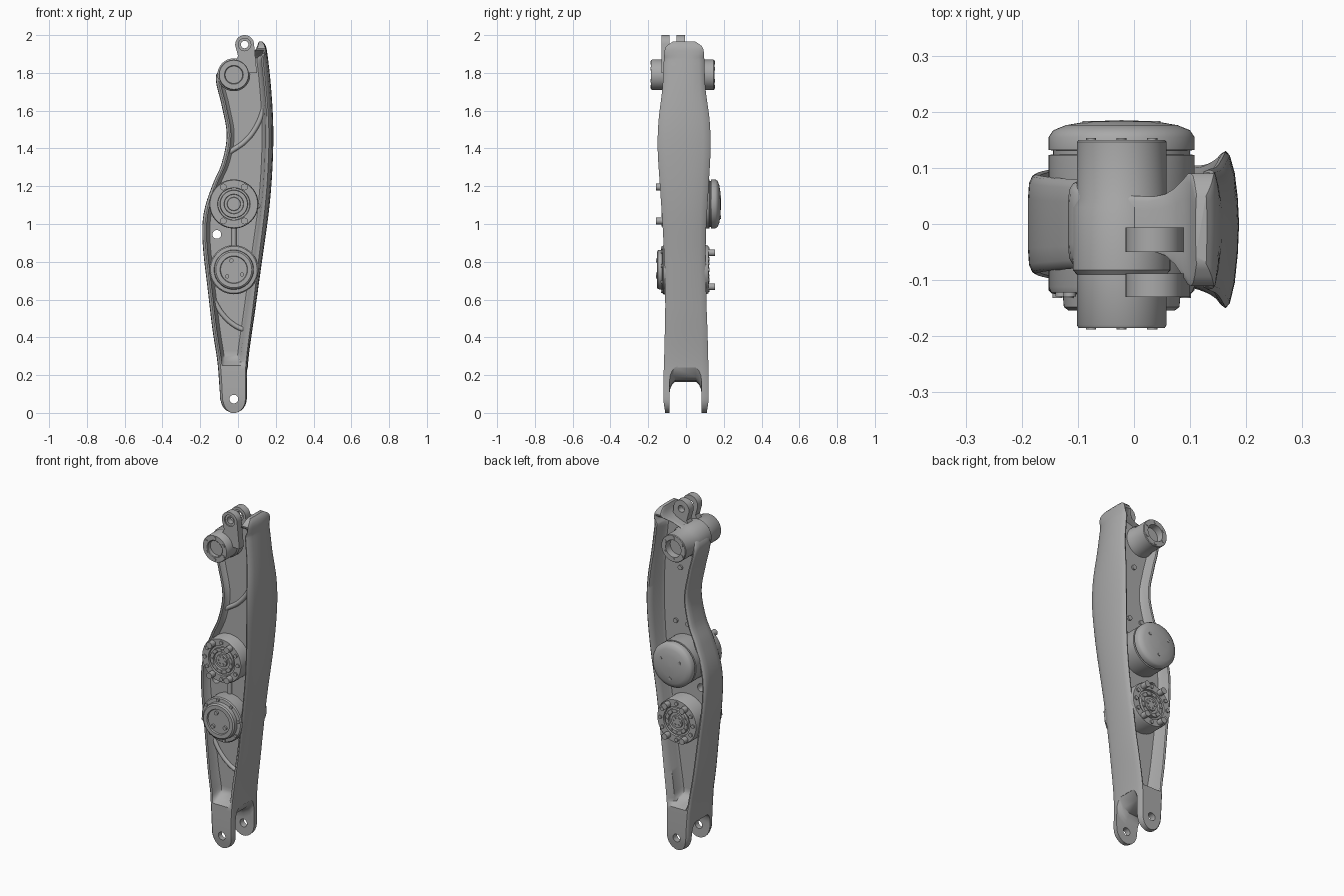
import bpy, bmesh
from math import sin, cos, pi, sqrt, radians
from mathutils import Vector

cube = bpy.data.objects.get("Cube")
if cube:
    bpy.data.objects.remove(cube)

metal = bpy.data.materials.new("satin_grey_metal")
metal.use_nodes = True
GREY = (0.4, 0.4, 0.4, 1)
metal.diffuse_color = GREY
metal.node_tree.nodes["Principled BSDF"].inputs["Base Color"].default_value = GREY
AXIS = -0.022
parts = []


def skin(name, rings):
    """Closed surface through a list of equal point rings."""
    bm = bmesh.new()
    loops = [[bm.verts.new(p) for p in ring] for ring in rings]
    n = len(loops[0])
    for a, b in zip(loops, loops[1:]):
        for i in range(n):
            j = (i + 1) % n
            bm.faces.new((a[i], a[j], b[j], b[i]))
    bm.faces.new(loops[0])
    bm.faces.new(loops[-1])
    bmesh.ops.recalc_face_normals(bm, faces=bm.faces)
    mesh = bpy.data.meshes.new(name)
    bm.to_mesh(mesh)
    bm.free()
    mesh.materials.append(metal)
    ob = bpy.data.objects.new(name, mesh)
    bpy.context.collection.objects.link(ob)
    parts.append(ob)
    return ob


def lathe(name, x, z, profile, seg=48):
    """Turn a (radius, y) profile about an axis along y."""
    return skin(name, [[(x + max(r, .0005) * cos(2 * pi * i / seg), y,
                         z + max(r, .0005) * sin(2 * pi * i / seg)) for i in range(seg)]
                       for r, y in profile])


def pin(name, x, z, r, y0, y1, seg=16):
    return lathe(name, x, z, [(r, y0), (r, y1)], seg)


def pin_circle(name, x, z, radius, angles, r, y0, y1):
    for deg in angles:
        a = radians(deg)
        pin(name, x + radius * cos(a), z + radius * sin(a), r, y0, y1, 12)


def cut(target, cutter):
    mod = target.modifiers.new("cut", "BOOLEAN")
    mod.operation = "DIFFERENCE"
    mod.solver = "EXACT"
    mod.object = cutter
    bpy.context.view_layer.objects.active = target
    bpy.ops.object.modifier_apply(modifier=mod.name)
    parts.remove(cutter)
    bpy.data.objects.remove(cutter)


def smooth(keys, z):
    """Hermite interpolation through (z, value) keys."""
    if z <= keys[0][0]:
        return keys[0][1]
    if z >= keys[-1][0]:
        return keys[-1][1]
    i = max(k for k in range(len(keys) - 1) if keys[k][0] <= z)

    def slope(k):
        a, b = keys[max(k - 1, 0)], keys[min(k + 1, len(keys) - 1)]
        return (b[1] - a[1]) / (b[0] - a[0])
    (z0, v0), (z1, v1) = keys[i], keys[i + 1]
    h = z1 - z0
    t = (z - z0) / h
    s = t * t * (3 - 2 * t)
    return (v0 + (v1 - v0) * s + slope(i) * h * t * (1 - t) ** 2
            - slope(i + 1) * h * t * t * (1 - t))


# Main beam: an I-shaped section that swells, thins, and is solid at foot and tip
left = [(.07, -.095), (.26, -.108), (.44, -.135), (.65, -.16), (.87, -.185), (1, -.188),
        (1.1, -.172), (1.22, -.13), (1.32, -.087), (1.47, -.06), (1.63, -.087),
        (1.76, -.117), (1.81, -.105), (1.86, -.04), (1.89, .05), (1.92, .09), (1.965, .11)]
right = [(.07, .049), (.26, .053), (.55, .092), (.81, .128), (1.08, .165), (1.29, .182),
         (1.5, .187), (1.71, .176), (1.92, .153), (1.95, .143), (1.965, .13)]
fin_front = [(0, .11), (.08, .12), (.39, .113), (.6, .11), (.92, .12), (1.2, .138), (1.4, .15),
             (1.55, .145), (1.72, .125), (1.9, .115), (1.94, .105), (1.965, .07)]
fin_back = [(0, .11), (.08, .12), (.39, .115), (.6, .108), (.92, .105), (1.2, .12), (1.4, .13),
            (1.55, .125), (1.72, .103), (1.9, .095), (1.94, .085), (1.965, .05)]
rim = [(.3, .112), (.6, .1), (1, .088), (1.4, .075), (1.76, .075), (1.87, .05), (1.965, .045)]
solid = [(.25, 1), (.3, 0), (.36, 0), (1.8, 0), (1.88, 0), (1.925, 1), (1.965, 1)]
bulge = [(0, .008), (.4, .01), (1, .02), (1.5, .022), (1.9, .025), (1.965, .012)]


def section(z):
    xl, xr = smooth(left, z), smooth(right, z)
    if z < .07:
        half = sqrt(max(.0001, .07 ** 2 - (.07 - z) ** 2))
        xl, xr = AXIS - half, AXIS + half
    k = min(1, (xr - xl) / .15)
    s, b = min(1, max(0, smooth(solid, z))), smooth(bulge, z) * k

    def side(sign, fin, web):
        edge = smooth(rim, z)
        edge += (fin - edge) * s
        web += (fin - web) * s
        pts = [(xl, .5 * edge), (xl + .002 * k, .82 * edge), (xl + .008 * k, .96 * edge),
               (xl + .014 * k, edge), (xl + .022 * k, max(web, .97 * edge)),
               (xl + .029 * k, web + .3 * max(0, edge - web)), (xl + .04 * k, web),
               (xr - .06 * k, web), (xr - .05 * k, web + .15 * (fin - web)),
               (xr - .043 * k, max(web, .75 * fin)),
               (xr - b - .01 * k, max(web, .96 * fin)),
               (xr - b - .002 * k, fin), (xr - b * .75, .94 * fin),
               (xr - b * .35, .7 * fin), (xr - b * .1, .35 * fin)]
        return [(x, sign * y, z) for x, y in pts]
    front = side(-1, smooth(fin_front, z), .045)
    back = side(1, smooth(fin_back, z), .02)
    return front + [(xr, 0, z)] + back[::-1] + [(xl, 0, z)]


heights = [0, .004, .012, .024, .04, .055] + [.07 + .02 * i for i in range(91)]
heights += [1.88, 1.89, 1.9, 1.91, 1.92, 1.93, 1.94, 1.95, 1.958, 1.965]
beam = skin("beam", [section(z) for z in heights])

# Fork slot with an arched roof, and through holes
roof = [(-.3, .15), (-.02, .17), (.02, .19), (.05, .24), (.3, .3)]
arch = [(-.087, .06), (-.083, .035), (-.074, .015), (-.058, 0),
        (.053, 0), (.069, .015), (.078, .035), (.082, .06)]
cut(beam, skin("slot_cutter", [[(-.3, y, -.1)] + [(x, y, z - drop) for x, z in roof]
                               + [(.3, y, -.1)] for y, drop in arch]))
for x, z, r in ((AXIS, .073, .023), (-.112, .945, .023), (AXIS, 1.79, .06)):
    cut(beam, pin("hole_cutter", x, z, r, -.3, .3, 32))

# Hip boss: a collared tube with recessed ends and a ring of screws
lathe("hip_boss", AXIS, 1.79, [(0, -.16), (.046, -.16), (.046, -.182), (.05, -.185),
      (.077, -.185), (.08, -.18), (.08, -.09), (.087, -.082), (.087, .03), (.08, .045),
      (.08, .146), (.077, .15), (.05, .15), (.048, .11), (0, .11)])
for y0, y1 in ((-.188, -.18), (.145, .153)):
    pin_circle("hip_screw", AXIS, 1.79, .063, range(30, 390, 60), .009, y0, y1)

# Twin lugs carrying the top eye
eye = Vector((.035, 1.95))
lug_shape = [(.1, 1.8)] + [(eye.x + .05 * cos(radians(a)), eye.y + .05 * sin(radians(a)))
                           for a in range(0, 205, 12)] + [(.0, 1.89), (-.02, 1.85), (-.03, 1.8)]
for side, y0, y1 in (("front", -.13, -.088), ("rear", -.05, -.006)):
    lug = skin(side + "_lug", [[(x, y, z) for x, z in lug_shape] for y in (y0, y1)])
    cut(lug, pin("eye_cutter", eye.x, eye.y, .02, -.3, .3, 24))
    cut(lug, pin("counterbore_cutter", eye.x, eye.y, .033, y0 - .1, y0 + .008, 24))


# Drive units: the same output ring, facing front on the upper and back on the lower
def output_ring(y, s):
    steps = [(.13, -.01), (.126, 0), (.086, 0), (.084, -.01), (.074, -.01), (.072, .003),
             (.052, .003), (.05, -.008), (.036, -.008), (.034, 0), (0, 0)]
    return [(r, y + s * d) for r, d in steps]


def ring_details(name, z, y, s):
    pin_circle(name + "_ring_bolt", AXIS, z, .107, range(0, 360, 30), .011, y, y + s * .007)
    pin_circle(name + "_hub_bolt", AXIS, z, .062, range(0, 360, 30), .006, y, y + s * .007)
    pin_circle(name + "_stop", AXIS, z, .106, (58, 122, 238, 302), .018, y, y + s * .036)
    pin_circle(name + "_core_bolt", AXIS, z, .022, range(0, 360, 60), .006, y, y + s * .004)


upper_z, lower_z = 1.106, .758
lathe("upper_drive", AXIS, upper_z, [(0, .185), (.06, .183), (.1, .176), (.122, .167), (.13, .155),
      (.13, .132), (.122, .131), (.122, .124), (.13, .123)] + output_ring(-.122, -1), 64)
ring_details("upper_drive", upper_z, -.122, -1)
lathe("lower_drive", AXIS, lower_z, [(0, -.146), (.07, -.146), (.073, -.154), (.095, -.154),
      (.103, -.148), (.105, -.126), (.124, -.124), (.13, -.118)] + output_ring(.118, 1), 64)
ring_details("lower_drive", lower_z, .118, 1)
pin_circle("cover_screw", AXIS, upper_z, .07, (30, 150, 270), .009, .17, .184)
pin_circle("cap_screw", AXIS, lower_z, .05, (105, 225, 330), .011, -.158, -.14)
pin_circle("flange_bolt", AXIS, lower_z, .116, range(10, 370, 45), .009, -.132, -.12)


# Raised ribs crossing the pockets
def rib(name, points):
    curve = bpy.data.curves.new(name, "CURVE")
    curve.dimensions = "3D"
    curve.bevel_depth = .013
    spline = curve.splines.new("BEZIER")
    spline.bezier_points.add(len(points) - 1)
    for bp, (x, z) in zip(spline.bezier_points, points):
        bp.co = (x, -.045, z)
        bp.handle_left_type = bp.handle_right_type = "AUTO"
    curve.materials.append(metal)
    bpy.context.collection.objects.link(bpy.data.objects.new(name, curve))


rib("upper_rib", [(.14, 1.62), (.1, 1.52), (.04, 1.44), (-.045, 1.38)])
rib("lower_rib", [(-.125, .59), (-.08, .52), (-.02, .465), (.055, .43)])
rib("middle_rib", [(AXIS, .98), (AXIS, .87)])
rib("side_rib", [(.09, 1.095), (.135, 1.095)])
for x, z in ((.02, 1.62), (.05, 1.3), (-.03, 1.3)):
    pin("rear_screw", x, z, .014, .015, .03, 12)

# Soft shading with crisp machined edges
bpy.ops.object.select_all(action="DESELECT")
for ob in parts:
    ob.select_set(True)
bpy.context.view_layer.objects.active = beam
bpy.ops.object.shade_smooth_by_angle(angle=radians(35))
